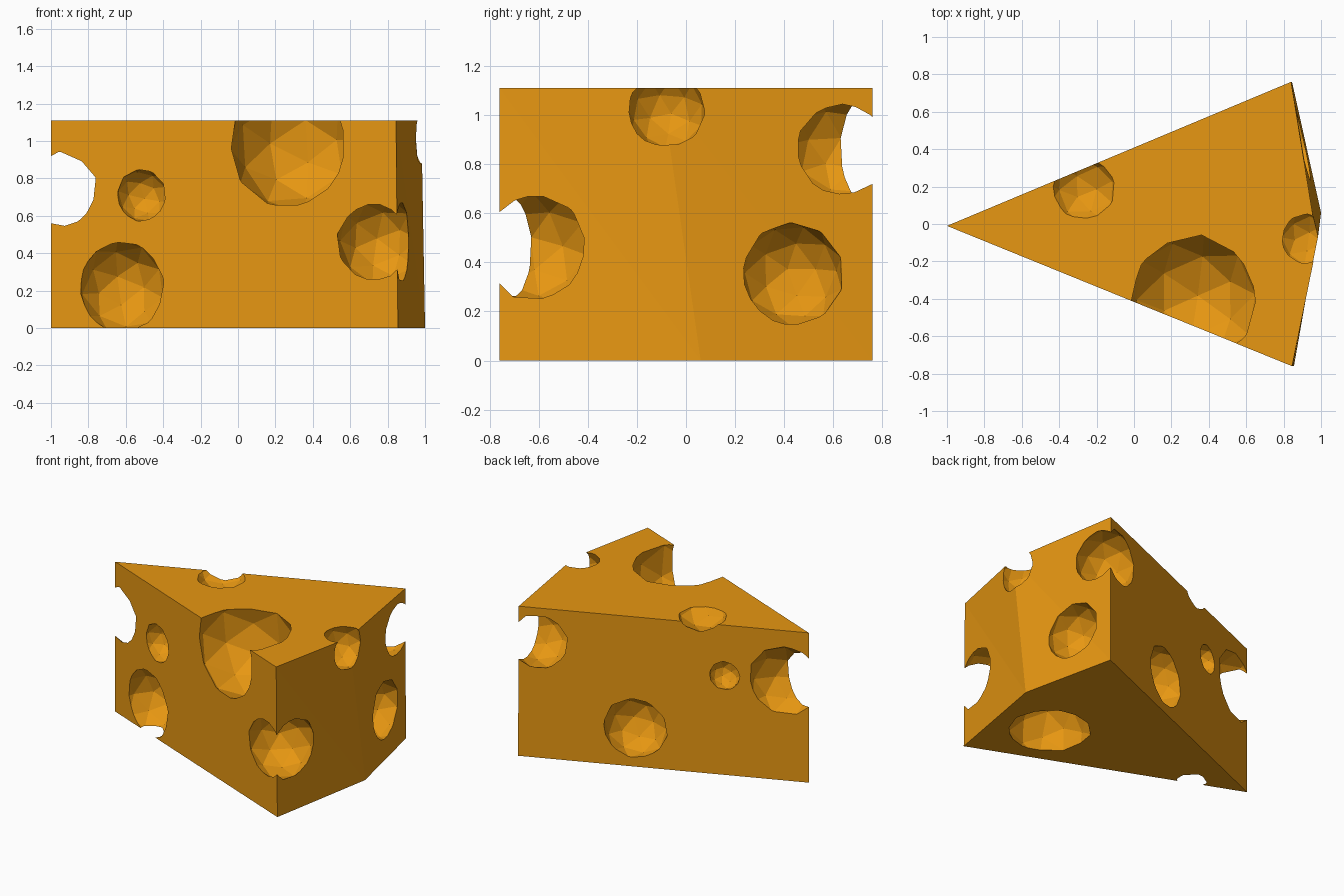
import bpy, bmesh, random
from mathutils import Euler

if "Cube" in bpy.data.objects:
    bpy.data.objects.remove(bpy.data.objects["Cube"])

random.seed(4)

# cheese colour
mat = bpy.data.materials.new("cheese_yellow")
mat.diffuse_color = (0.8, 0.31, 0.006, 1)
mat.use_nodes = True
mat.node_tree.nodes["Principled BSDF"].inputs["Base Color"].default_value = mat.diffuse_color

# wedge body: tip, front corner, rind bend, back corner
bottom = [(-1, -0.01), (0.855, -0.76), (1.0, 0.06), (0.845, 0.76)]
top = [(-1, -0.01), (0.845, -0.76), (0.98, -0.10), (0.84, 0.76)]
bm = bmesh.new()
lo = [bm.verts.new((x, y, 0)) for x, y in bottom]
hi = [bm.verts.new((x, y, 1.11)) for x, y in top]
bm.faces.new(lo[::-1])
bm.faces.new(hi)
for i in range(4):
    j = (i + 1) % 4
    if i in (1, 2):  # rind sides are slightly twisted, so split them
        bm.faces.new((lo[i], lo[j], hi[i]))
        bm.faces.new((lo[j], hi[j], hi[i]))
    else:
        bm.faces.new((lo[i], lo[j], hi[j], hi[i]))
bmesh.ops.recalc_face_normals(bm, faces=bm.faces)
mesh = bpy.data.meshes.new("cheese_wedge")
bm.to_mesh(mesh)
bm.free()
mesh.materials.append(mat)
cheese = bpy.data.objects.new("cheese_wedge", mesh)
bpy.context.collection.objects.link(cheese)

# holes: centre x, y, z, radius
holes = [
    (0.32, -0.40, 0.98, 0.36),    # big hole, front and top
    (-0.61, -0.135, 0.22, 0.245), # front, low near the tip
    (-0.51, -0.19, 0.71, 0.14),   # front, small
    (0.77, -0.60, 0.46, 0.24),    # front right corner
    (-0.88, 0.12, 0.74, 0.26),    # tip
    (0.75, 0.62, 0.86, 0.22),     # back right corner
    (0.88, 0.43, 0.35, 0.21),     # rind
    (0.92, -0.08, 1.02, 0.16),    # rind and top
    (-0.27, 0.19, 1.22, 0.20),    # top, back edge
    (0.11, 0.43, 0.285, 0.22),    # back
    (-0.46, 0.20, 0.735, 0.105),  # back, small
    (0.55, -0.23, 0.04, 0.28),    # underside
]

for x, y, z, r in holes:
    rot = Euler([random.uniform(0, 6.28) for _ in range(3)])
    bpy.ops.mesh.primitive_ico_sphere_add(subdivisions=2, radius=r * 1.02,
                                          location=(x, y, z), rotation=rot)
    cutter = bpy.context.object
    cutter.name = "hole_cutter"
    cutter.hide_render = True
    cutter.data.materials.append(mat)
    mod = cheese.modifiers.new("hole", 'BOOLEAN')
    mod.operation = 'DIFFERENCE'
    mod.solver = 'EXACT'
    mod.object = cutter
    bpy.context.view_layer.objects.active = cheese
    bpy.ops.object.modifier_apply(modifier=mod.name)
    bpy.data.objects.remove(cutter)
